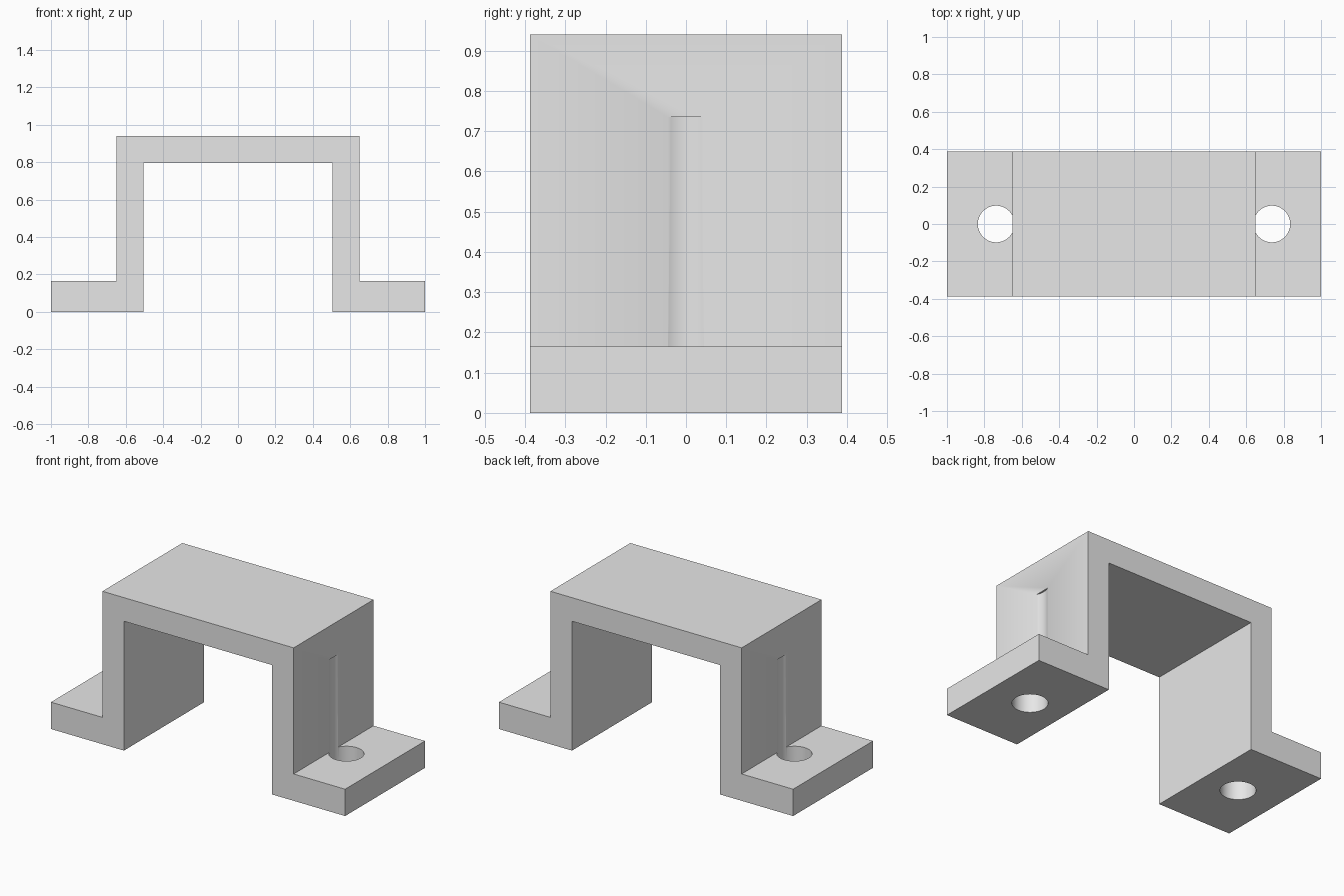
import bpy
import bmesh
from mathutils import Matrix

cube = bpy.data.objects.get("Cube")
if cube:
    bpy.data.objects.remove(cube, do_unlink=True)

FOOT_X, WALL_X, INNER_X = 1.0, 0.65, 0.504
FOOT_Z, INNER_Z, TOP_Z = 0.165, 0.795, 0.94
HALF_Y = 0.388
HOLE_X, HOLE_R, HOLE_TOP = 0.737, 0.098, 0.735

# Single grey material
grey = bpy.data.materials.new("plain grey")
grey.use_nodes = True
colour = (0.8, 0.8, 0.8, 1)
grey.diffuse_color = colour
grey.node_tree.nodes["Principled BSDF"].inputs["Base Color"].default_value = colour


def add_object(name, bm):
    bmesh.ops.recalc_face_normals(bm, faces=bm.faces[:])
    mesh = bpy.data.meshes.new(name)
    bm.to_mesh(mesh)
    bm.free()
    mesh.materials.append(grey)
    obj = bpy.data.objects.new(name, mesh)
    bpy.context.collection.objects.link(obj)
    return obj


# Bracket: mirrored hat profile extruded front to back
half = [(FOOT_X, 0), (FOOT_X, FOOT_Z), (WALL_X, FOOT_Z), (WALL_X, TOP_Z)]
inner = [(INNER_X, INNER_Z), (INNER_X, 0)]
profile = half + [(-x, z) for x, z in reversed(half)]
profile += [(-x, z) for x, z in reversed(inner)] + inner
bm = bmesh.new()
face = bm.faces.new([bm.verts.new((x, -HALF_Y, z)) for x, z in profile])
extruded = bmesh.ops.extrude_face_region(bm, geom=[face])["geom"]
moved = [v for v in extruded if isinstance(v, bmesh.types.BMVert)]
bmesh.ops.translate(bm, verts=moved, vec=(0, 2 * HALF_Y, 0))
bracket = add_object("bracket", bm)

# Screw holes: drilled through the feet, grazing the outer walls
bm = bmesh.new()
bottom = -0.1
for side in (-1, 1):
    centre = (side * HOLE_X, 0, (HOLE_TOP + bottom) / 2)
    bmesh.ops.create_cone(bm, cap_ends=True, segments=64, radius1=HOLE_R,
                          radius2=HOLE_R, depth=HOLE_TOP - bottom,
                          matrix=Matrix.Translation(centre))
cutter = add_object("hole_cutter", bm)
cutter.hide_render = True

cut = bracket.modifiers.new("screw holes", "BOOLEAN")
cut.operation = "DIFFERENCE"
cut.solver = "EXACT"
cut.object = cutter
bpy.ops.object.select_all(action="DESELECT")
bpy.context.view_layer.objects.active = bracket
bracket.select_set(True)
bpy.ops.object.modifier_apply(modifier=cut.name)
bpy.data.objects.remove(cutter, do_unlink=True)

# Smooth hole walls, crisp outer edges
bpy.ops.object.shade_smooth_by_angle(angle=0.5)
